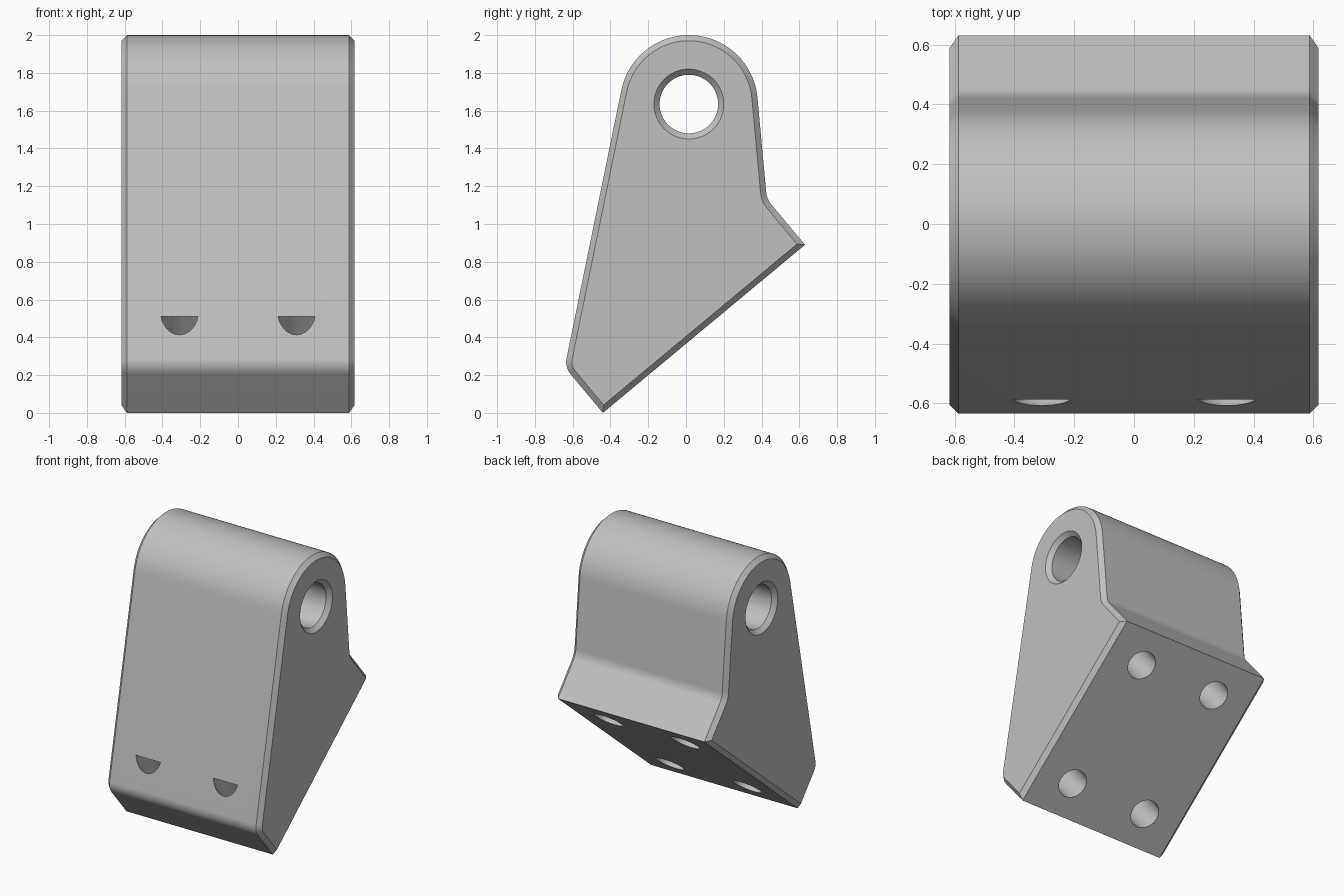
import bpy, bmesh, math
from mathutils import Vector, Matrix

if "Cube" in bpy.data.objects:
    bpy.data.objects.remove(bpy.data.objects["Cube"], do_unlink=True)

grey = bpy.data.materials.new("plain grey")
grey.use_nodes = True
colour = (0.53, 0.53, 0.53, 1)
grey.diffuse_color = colour
grey.node_tree.nodes["Principled BSDF"].inputs["Base Color"].default_value = colour

HALF, CHAMFER = 0.618, 0.03
PIVOT, ROUND = Vector((0.015, 1.635)), 0.365
HEEL, TOE = Vector((-0.44, 0)), Vector((0.63, 0.89))
along = (TOE - HEEL).normalized()
normal = Vector((-along.y, along.x))


def fillet(a, corner, b, radius, steps=14):
    """Round one corner of a profile with a tangent arc."""
    u, v = (a - corner).normalized(), (b - corner).normalized()
    half = u.angle(v) / 2
    centre = corner + (u + v).normalized() * radius / math.sin(half)
    start = corner + u * radius / math.tan(half) - centre
    end = corner + v * radius / math.tan(half) - centre
    turn = math.atan2(start.x * end.y - start.y * end.x, start.dot(end))
    return [centre + Matrix.Rotation(turn * i / steps, 2) @ start
            for i in range(steps + 1)]


def inset(points, amount):
    """Mitred inward offset of an anticlockwise outline."""
    result = []
    for i, p in enumerate(points):
        d1 = (p - points[i - 1]).normalized()
        d2 = (points[(i + 1) % len(points)] - p).normalized()
        n1, n2 = Vector((-d1.y, d1.x)), Vector((-d2.y, d2.x))
        result.append(p + (n1 + n2) * amount / (1 + n1.dot(n2)))
    return result


def loft(name, rings):
    """Skin a row of matching closed rings and cap both ends."""
    bm = bmesh.new()
    rows = [[bm.verts.new(p) for p in ring] for ring in rings]
    count = len(rows[0])
    for r, s in zip(rows, rows[1:]):
        for i in range(count):
            j = (i + 1) % count
            bm.faces.new((r[i], r[j], s[j], s[i]))
    bm.faces.new(rows[0])
    bm.faces.new(rows[-1])
    bmesh.ops.recalc_face_normals(bm, faces=bm.faces)
    mesh = bpy.data.meshes.new(name)
    bm.to_mesh(mesh)
    bm.free()
    mesh.materials.append(grey)
    obj = bpy.data.objects.new(name, mesh)
    bpy.context.collection.objects.link(obj)
    return obj


# Side outline: slanted base, rear ledge, rounded head, sloping front
ledge, rear_top = Vector((0.428, 1.132)), Vector((0.3785, 1.669))
front_top, shin = Vector((-0.343, 1.708)), Vector((-0.642, 0.242))
outline = [HEEL, TOE] + fillet(TOE, ledge, rear_top, 0.12)
a0 = math.atan2(*(rear_top - PIVOT).yx)
a1 = math.atan2(*(front_top - PIVOT).yx)
for i in range(49):
    a = a0 + (a1 - a0) * i / 48
    outline.append(PIVOT + ROUND * Vector((math.cos(a), math.sin(a))))
outline += fillet(front_top, shin, HEEL, 0.1)
small = inset(outline, CHAMFER)

body = loft("bracket_body", [
    [(x, p.x, p.y) for p in ring]
    for x, ring in ((-HALF, small), (CHAMFER - HALF, outline),
                    (HALF - CHAMFER, outline), (HALF, small))])


def circle(radius, place, steps=64):
    return [place(radius * math.cos(math.tau * i / steps),
                  radius * math.sin(math.tau * i / steps)) for i in range(steps)]


# Pivot bore with countersunk ends
cutters = [loft("bore_cutter", [
    circle(r, lambda u, v: (x, PIVOT.x + u, PIVOT.y + v))
    for x, r in ((-HALF - 0.02, 0.205), (CHAMFER - HALF, 0.155),
                 (HALF - CHAMFER, 0.155), (HALF + 0.02, 0.205))])]


# Four blind bolt holes square to the slanted base
def bolt_ring(x, offset, depth):
    def place(u, v):
        p = HEEL + along * (offset + v) + normal * depth
        return (x + u, p.x, p.y)
    return circle(0.1, place, 48)


for x in (-0.31, 0.31):
    for offset in (0.236, 1.155):
        cutters.append(loft("bolt_hole_cutter", [
            bolt_ring(x, offset, -0.1), bolt_ring(x, offset, 0.487)]))

for cutter in cutters:
    cutter.hide_render = True
    cut = body.modifiers.new("hole", 'BOOLEAN')
    cut.object, cut.operation, cut.solver = cutter, 'DIFFERENCE', 'EXACT'

# Bake the holes, then drop the cutters
bpy.context.view_layer.update()
graph = bpy.context.evaluated_depsgraph_get()
finished = bpy.data.meshes.new_from_object(body.evaluated_get(graph))
body.modifiers.clear()
body.data = finished
for cutter in cutters:
    bpy.data.objects.remove(cutter, do_unlink=True)
finished.materials.clear()
finished.materials.append(grey)
for face in finished.polygons:
    face.material_index = 0

bpy.ops.object.select_all(action='DESELECT')
body.select_set(True)
bpy.context.view_layer.objects.active = body
bpy.ops.object.shade_smooth_by_angle(angle=math.radians(25))
